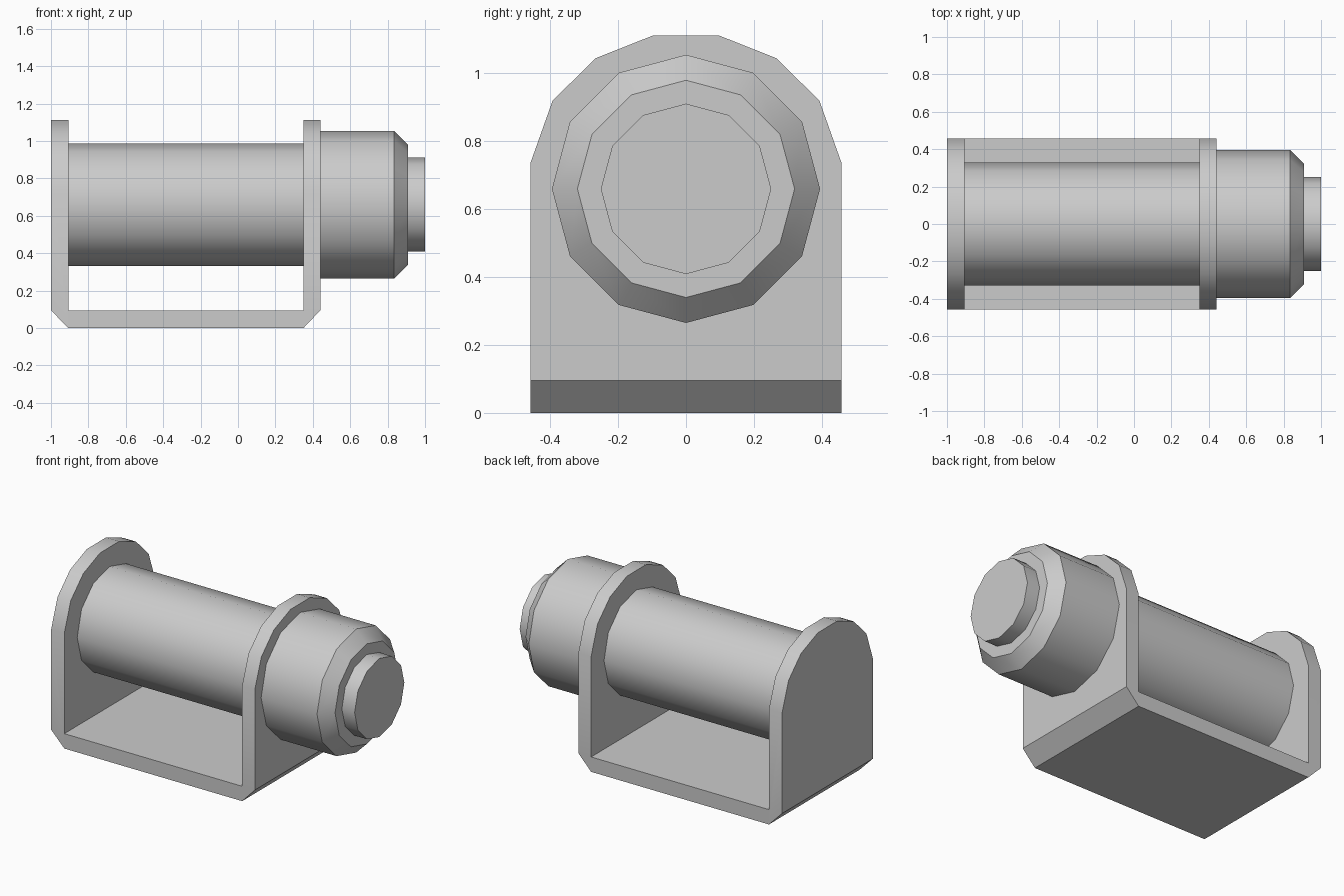
import bpy
import bmesh
from math import radians, sin, cos, tau
from mathutils import Vector

cube = bpy.data.objects.get("Cube")
if cube:
    bpy.data.objects.remove(cube)

AXIS_Z = 0.66
SIDES = 12

grey = bpy.data.materials.new("plain_grey")
grey.use_nodes = True
colour = (0.6, 0.6, 0.6, 1)
grey.diffuse_color = colour
grey.node_tree.nodes["Principled BSDF"].inputs["Base Color"].default_value = colour


def add_object(name, bm):
    bmesh.ops.recalc_face_normals(bm, faces=bm.faces)
    mesh = bpy.data.meshes.new(name)
    bm.to_mesh(mesh)
    bm.free()
    mesh.materials.append(grey)
    obj = bpy.data.objects.new(name, mesh)
    bpy.context.collection.objects.link(obj)
    return obj


def prism(name, points, depth):
    """Extrude a flat outline along a depth vector."""
    bm = bmesh.new()
    face = bm.faces.new([bm.verts.new(p) for p in points])
    moved = bmesh.ops.extrude_face_region(bm, geom=[face], use_keep_orig=True)["geom"]
    verts = [v for v in moved if isinstance(v, bmesh.types.BMVert)]
    bmesh.ops.translate(bm, verts=verts, vec=Vector(depth))
    return add_object(name, bm)


def turned(name, profile):
    """Lathe (x, radius) stations around the drum axis, with flat ends."""
    bm = bmesh.new()
    rings = []
    for x, r in profile:
        angles = [tau * i / SIDES for i in range(SIDES)]
        rings.append([bm.verts.new((x, r * sin(a), AXIS_Z + r * cos(a))) for a in angles])
    for a, b in zip(rings, rings[1:]):
        for i in range(SIDES):
            j = (i + 1) % SIDES
            bm.faces.new((a[i], a[j], b[j], b[i]))
    bm.faces.new(rings[0])
    bm.faces.new(rings[-1])
    return add_object(name, bm)


def smooth(obj):
    bpy.ops.object.select_all(action="DESELECT")
    obj.select_set(True)
    bpy.context.view_layer.objects.active = obj
    bpy.ops.object.shade_smooth_by_angle(angle=radians(35))


# Bracket: U-shaped section with chamfered bottom corners
section = [(-1, 1.2), (-1, 0.095), (-0.907, 0), (0.35, 0), (0.44, 0.095), (0.44, 1.2),
           (0.35, 1.2), (0.35, 0.095), (-0.907, 0.095), (-0.907, 1.2)]
bracket = prism("bracket", [(x, -0.6, z) for x, z in section], (0, 1.2, 0))

# Arched outline that trims the bracket to shape
half = [(0.458, -0.2), (0.458, 0.737), (0.393, 0.92), (0.266, 1.045), (0.097, 1.112)]
outline = half + [(-y, z) for y, z in reversed(half)]
trim = prism("arch_trim", [(-1.2, y, z) for y, z in outline], (2, 0, 0))
trim.hide_render = True
cut = bracket.modifiers.new("arch", "BOOLEAN")
cut.operation = "INTERSECT"
cut.solver = "EXACT"
cut.object = trim
bpy.context.view_layer.objects.active = bracket
bpy.ops.object.modifier_apply(modifier=cut.name)
bpy.data.objects.remove(trim)

# Drum, motor housing and end cap share one axis
drum = turned("drum", [(-0.907, 0.328), (0.35, 0.328)])
housing = turned("motor_housing", [(0.44, 0.395), (0.835, 0.395), (0.91, 0.32)])
end_cap = turned("end_cap", [(0.91, 0.251), (1, 0.251)])

for part in (bracket, drum, housing, end_cap):
    smooth(part)
